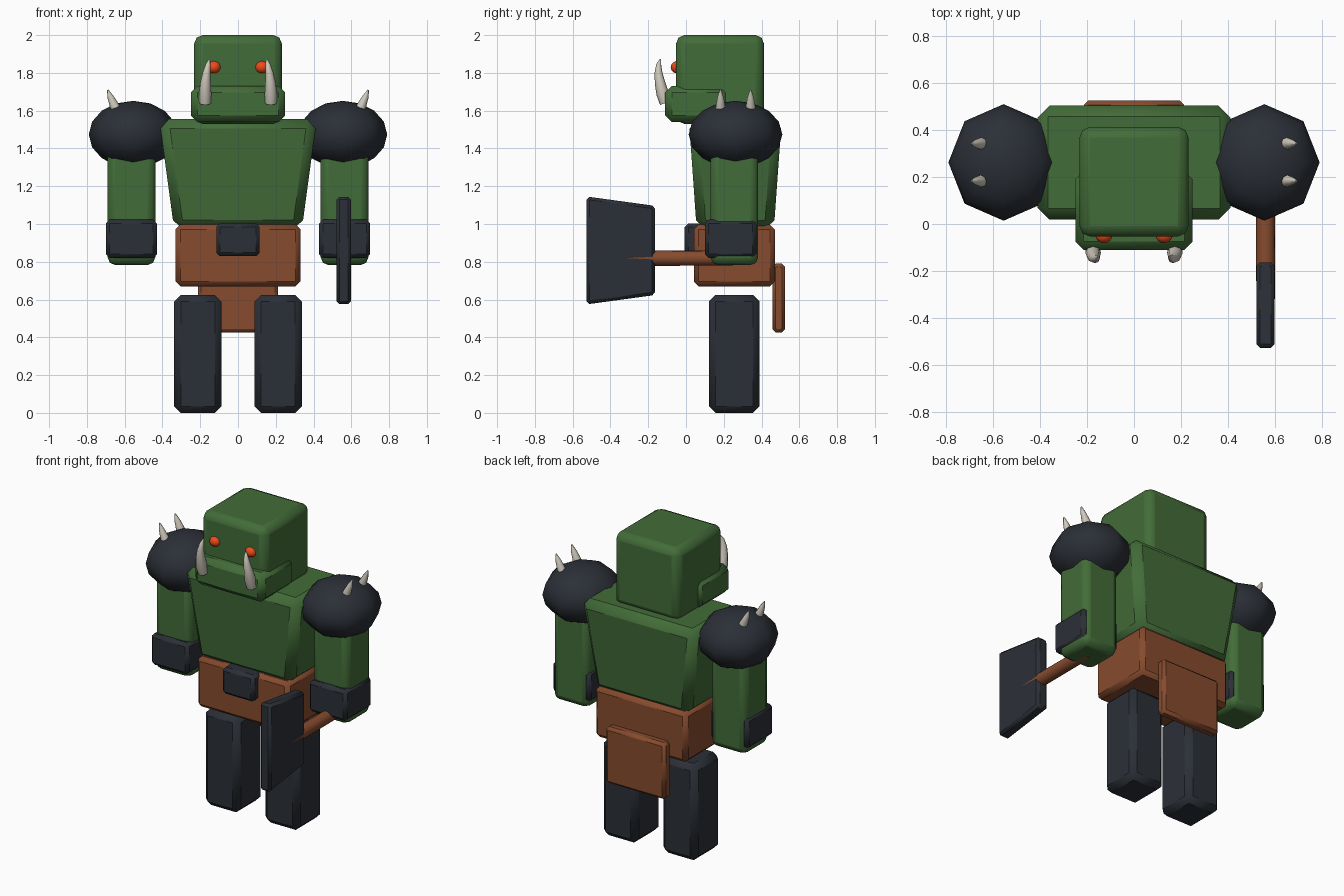
import bpy, bmesh, math
from mathutils import Vector, Matrix

if "Cube" in bpy.data.objects:
    bpy.data.objects.remove(bpy.data.objects["Cube"])


def material(name, rgb):
    m = bpy.data.materials.new(name)
    m.diffuse_color = (*rgb, 1)
    m.use_nodes = True
    m.node_tree.nodes["Principled BSDF"].inputs["Base Color"].default_value = m.diffuse_color
    return m


GREEN = material("green_skin", (0.055, 0.15, 0.04))
DARK = material("dark_armour", (0.024, 0.029, 0.038))
BROWN = material("brown_leather", (0.24, 0.07, 0.027))
BONE = material("bone", (0.62, 0.58, 0.5))
RED = material("red_eye", (0.85, 0.07, 0.01))


def finish(name, bm, mat, bevel=0.0, segments=1, angle=60):
    bmesh.ops.recalc_face_normals(bm, faces=bm.faces)
    me = bpy.data.meshes.new(name)
    bm.to_mesh(me)
    bm.free()
    me.materials.append(mat)
    ob = bpy.data.objects.new(name, me)
    bpy.context.collection.objects.link(ob)
    bpy.context.view_layer.objects.active = ob
    ob.select_set(True)
    bpy.ops.object.shade_smooth_by_angle(angle=math.radians(angle))
    ob.select_set(False)
    if bevel:
        b = ob.modifiers.new("bevel", 'BEVEL')
        b.width, b.segments = bevel, segments
        b.limit_method = 'NONE'
        bpy.ops.object.modifier_apply(modifier=b.name)
        me.polygons.foreach_set("use_smooth", [True] * len(me.polygons))
        ob.select_set(True)
        bpy.ops.object.shade_smooth_by_angle(angle=math.radians(angle))
        ob.select_set(False)
    return ob


def box(name, x, y, z, mat, bevel, segments=1, shape=None):
    """Bevelled box from (min, max) ranges; shape(v) may move its corners."""
    bm = bmesh.new()
    bmesh.ops.create_cube(bm, size=1)
    for v in bm.verts:
        v.co = Vector([r[0] if c < 0 else r[1] for c, r in zip(v.co, (x, y, z))])
        if shape:
            shape(v)
    return finish(name, bm, mat, bevel, segments)


def ball(name, centre, radii, mat, u, v):
    bm = bmesh.new()
    mtx = Matrix.Translation(centre) @ Matrix.Diagonal((*radii, 1))
    bmesh.ops.create_uvsphere(bm, u_segments=u, v_segments=v, radius=1, matrix=mtx)
    return finish(name, bm, mat)


def horn(name, path, radii, mat, sides=8):
    """Tapered tube along a path."""
    pts = [Vector(p) for p in path]
    bm = bmesh.new()
    rings = []
    for i, (p, r) in enumerate(zip(pts, radii)):
        t = pts[min(i + 1, len(pts) - 1)] - pts[max(i - 1, 0)]
        a = t.cross(Vector((1, 0, 0.01))).normalized()
        b = t.cross(a).normalized()
        angs = [2 * math.pi * k / sides for k in range(sides)]
        rings.append([bm.verts.new(p + r * (a * math.cos(q) + b * math.sin(q))) for q in angs])
    for lo, hi in zip(rings, rings[1:]):
        for k in range(sides):
            j = (k + 1) % sides
            bm.faces.new((lo[k], lo[j], hi[j], hi[k]))
    bm.faces.new(rings[0])
    bm.faces.new(rings[-1])
    return finish(name, bm, mat)


def mirrored(s, a, b):
    return tuple(sorted((s * a, s * b)))


# Torso narrows towards the waist
def waist(v):
    if v.co.z < 1.2:
        v.co.x *= 0.81
        v.co.y = 0.26 + (v.co.y - 0.26) * 0.83


box("torso", (-0.417, 0.417), (0.015, 0.507), (0.97, 1.555), GREEN, 0.05, 1, waist)

# Head and jaw
box("head", (-0.232, 0.232), (-0.053, 0.413), (1.53, 2.0), GREEN, 0.045, 2)
box("jaw", (-0.25, 0.25), (-0.11, 0.225), (1.54, 1.73), GREEN, 0.035)

# Hips, buckle and rear flap
box("hips", (-0.33, 0.33), (0.042, 0.47), (0.67, 0.997), BROWN, 0.025)
box("belt_buckle", (-0.115, 0.115), (-0.008, 0.1), (0.83, 1.003), DARK, 0.02)
box("rear_flap", (-0.213, 0.213), (0.457, 0.525), (0.425, 0.79), BROWN, 0.018)

for s, side in ((-1, "right"), (1, "left")):
    # Eyes and tusks
    ball(f"{side}_eye", (s * 0.128, -0.045, 1.83), (0.037, 0.036, 0.033), RED, 16, 10)
    horn(f"{side}_tusk",
         [(s * 0.174, -0.108, 1.64), (s * 0.174, -0.124, 1.69), (s * 0.172, -0.137, 1.745),
          (s * 0.166, -0.146, 1.80), (s * 0.158, -0.144, 1.845), (s * 0.152, -0.135, 1.872)],
         [0.031, 0.033, 0.028, 0.021, 0.013, 0.004], BONE)

    # Legs
    box(f"{side}_leg", mirrored(s, 0.088, 0.338), (0.122, 0.39), (0.0, 0.625), DARK, 0.035)

    # Arms and cuffs
    box(f"{side}_arm", mirrored(s, 0.438, 0.69), (0.13, 0.382), (0.783, 1.45), GREEN, 0.04, 2)
    box(f"{side}_cuff", mirrored(s, 0.43, 0.70), (0.10, 0.372), (0.82, 1.023), DARK, 0.02)

    # Shoulder pads with spikes
    ball(f"{side}_shoulder_pad", (s * 0.555, 0.262, 1.474), (0.235, 0.248, 0.178), DARK, 8, 8)
    for n, y in enumerate((0.183, 0.342)):
        horn(f"{side}_spike_{n + 1}",
             [(s * 0.635, y, 1.58), (s * 0.654, y, 1.625), (s * 0.674, y, 1.67), (s * 0.69, y, 1.71)],
             [0.029, 0.025, 0.017, 0.004], BONE)


# Axe: blade flares towards its cutting edge
def flare(v):
    if v.co.y < -0.3:
        v.co.z = 0.86 + (v.co.z - 0.86) * 1.21


box("axe_blade", (0.521, 0.599), (-0.527, -0.163), (0.624, 1.096), DARK, 0.016, 1, flare)
horn("axe_handle", [(0.56, 0.25, 0.819), (0.56, -0.16, 0.819), (0.56, -0.375, 0.819)],
     [0.039, 0.0405, 0.0385], BROWN, 16)
